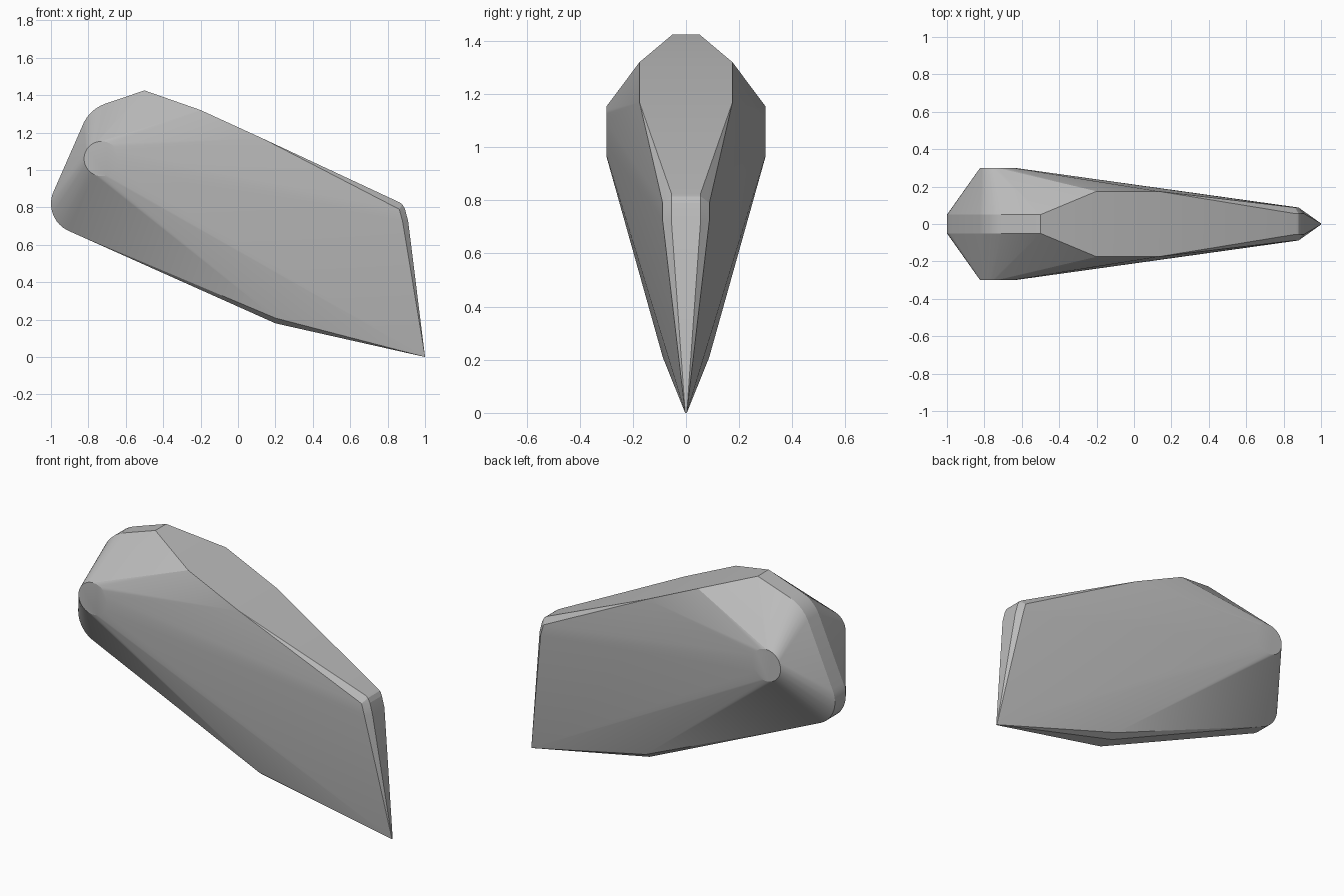
import bpy, bmesh, math

if "Cube" in bpy.data.objects:
    bpy.data.objects.remove(bpy.data.objects["Cube"])

# Every point is mirrored across y = 0, and the body is the hull of all of them
points = []

def pair(x, y, z):
    points.extend([(x, y, z), (x, -y, z)])

def ring(cx, cz, r, y, n=40):
    for i in range(n):
        a = 2 * math.pi * i / n
        pair(cx + r * math.cos(a), y, cz + r * math.sin(a))

# Round side bosses and rounded rear corners
ring(-0.73, 1.06, 0.093, 0.30)
ring(-0.84, 0.82, 0.16, 0.05)
ring(-0.645, 1.165, 0.20, 0.05)

# Top ridge, bevelled nose, keel and tip
for p in [(-0.5, 0.05, 1.425), (-0.2, 0.175, 1.32), (0.13, 0.175, 1.169),
          (0.865, 0.055, 0.826), (0.88, 0.055, 0.815), (0.893, 0.055, 0.79), (0.91, 0.055, 0.725),
          (0.862, 0.088, 0.79), (0.88, 0.088, 0.725),
          (0.2, 0.05, 0.18), (0.2, 0.087, 0.208), (1.0, 0.003, 0.0)]:
    pair(*p)

bm = bmesh.new()
for p in points:
    bm.verts.new(p)
hull = bmesh.ops.convex_hull(bm, input=bm.verts)
inner = {v for v in hull["geom_interior"] + hull["geom_unused"] if isinstance(v, bmesh.types.BMVert)}
bmesh.ops.delete(bm, geom=list(inner), context='VERTS')
bmesh.ops.dissolve_limit(bm, angle_limit=math.radians(0.5), verts=bm.verts, edges=bm.edges)
bmesh.ops.recalc_face_normals(bm, faces=bm.faces)

mesh = bpy.data.meshes.new("wedge_body")
bm.to_mesh(mesh)
bm.free()
body = bpy.data.objects.new("wedge_body", mesh)
bpy.context.collection.objects.link(body)

grey = bpy.data.materials.new("light grey")
grey.diffuse_color = (0.5, 0.5, 0.5, 1)
grey.use_nodes = True
grey.node_tree.nodes["Principled BSDF"].inputs["Base Color"].default_value = grey.diffuse_color
mesh.materials.append(grey)

# Soft shading on the rounded corners, crisp edges elsewhere
bpy.context.view_layer.objects.active = body
body.select_set(True)
bpy.ops.object.shade_smooth_by_angle(angle=math.radians(12))
